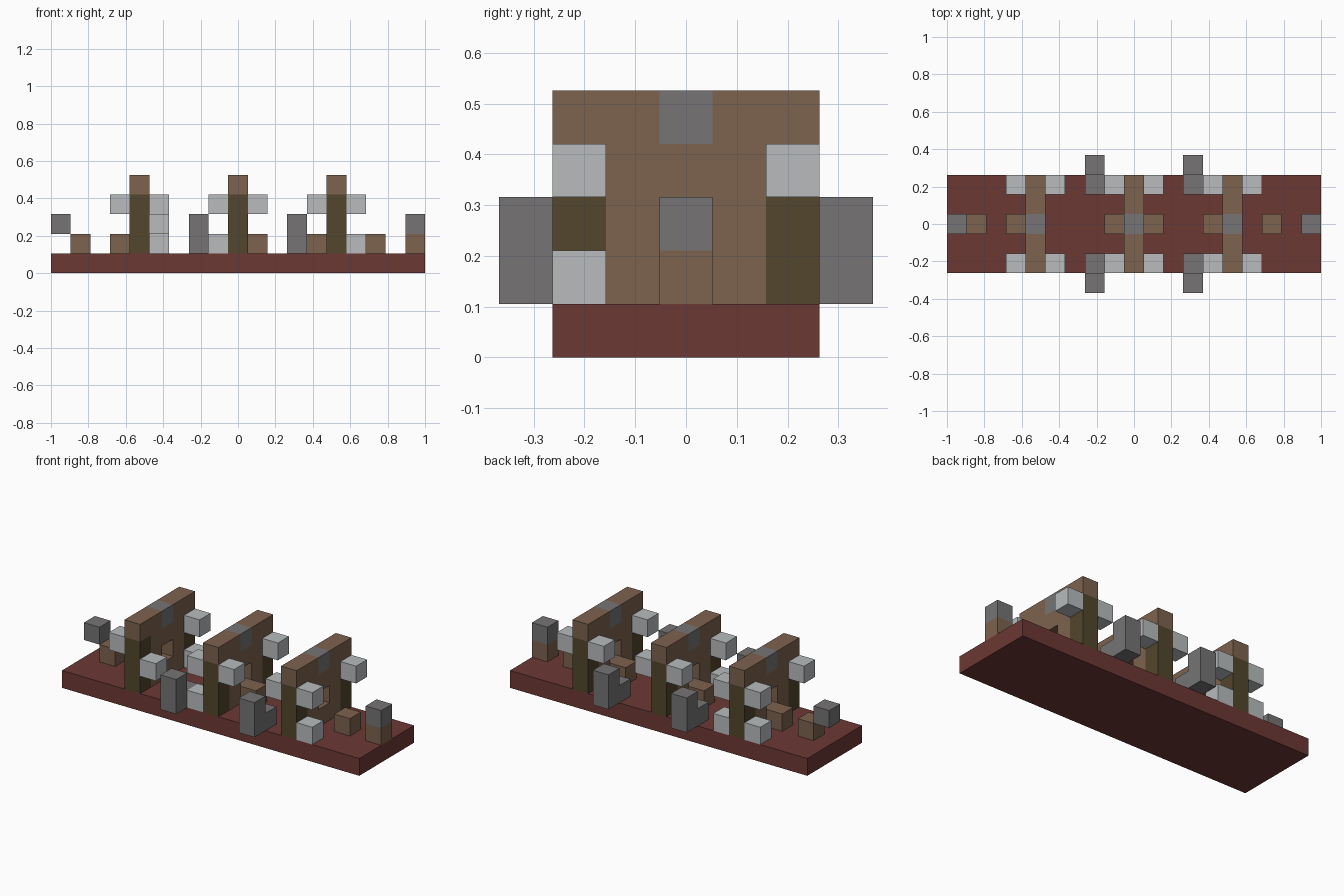
import bpy
import bmesh
from mathutils import Matrix, Vector

cube = bpy.data.objects.get("Cube")
if cube:
    bpy.data.objects.remove(cube, do_unlink=True)

# Block grid: 19 x 7 x 5 cells
U = 2 / 19
ORIGIN = Vector((-1, -3.5 * U, 0))


def material(name, color):
    mat = bpy.data.materials.new(name)
    mat.use_nodes = True
    mat.diffuse_color = (*color, 1)
    mat.node_tree.nodes["Principled BSDF"].inputs["Base Color"].default_value = (*color, 1)
    return mat


RED = material("brick_red", (0.150, 0.040, 0.035))
BROWN = material("wood_brown", (0.205, 0.122, 0.076))
OLIVE = material("dark_olive", (0.084, 0.061, 0.025))
GREY = material("stone_grey", (0.181, 0.175, 0.178))
LIGHT = material("pale_grey", (0.480, 0.500, 0.510))


def block(name, mat, cell, size=(1, 1, 1)):
    """Add a box that starts at a grid cell and spans size cells."""
    size = Vector(size)
    centre = ORIGIN + (Vector(cell) + size / 2) * U
    bm = bmesh.new()
    bmesh.ops.create_cube(bm, size=1, matrix=Matrix.Translation(centre) @ Matrix.Diagonal((*(size * U), 1)))
    mesh = bpy.data.meshes.new(name)
    bm.to_mesh(mesh)
    bm.free()
    mesh.materials.append(mat)
    obj = bpy.data.objects.new(name, mesh)
    bpy.context.collection.objects.link(obj)


# Base slab
block("base", RED, (0, 1, 0), (19, 5, 1))

# Three walls, each with corner posts, a window and a keystone
for x in (4, 9, 14):
    for y in (1, 5):
        block("wall_post", OLIVE, (x, y, 1), (1, 1, 3))
        for side in (-1, 1):
            # One lamp hangs a block lower than the rest
            low = (x, y, side) == (4, 1, 1)
            block("wall_lamp", LIGHT, (x + side, y, 2 if low else 3))
    for y in (2, 4):
        block("wall_panel", BROWN, (x, y, 1), (1, 1, 3))
        block("wall_top", BROWN, (x, y - 1 if y == 2 else y, 4), (1, 2, 1))
    for z in (1, 3):
        block("window_sill" if z == 1 else "window_head", BROWN, (x, 3, z))
    block("keystone", GREY, (x, 3, 4))

# Pale blocks lying on the base
for x, y in ((3, 5), (5, 5), (8, 1), (15, 1)):
    block("ground_block", LIGHT, (x, y, 1))

# Buttresses outside the long edges, with an inner step
for x in (7, 12):
    for post, step in ((0, 1), (6, 5)):
        block("buttress_post", GREY, (x, post, 1), (1, 1, 2))
        block("buttress_step", GREY, (x, step, 1))

# Wooden steps along the middle
for x in (1, 3, 8, 10, 13, 16, 18):
    block("wooden_step", BROWN, (x, 3, 1))

# Stone heads at both ends
for x in (0, 18):
    block("end_head", GREY, (x, 3, 2))
